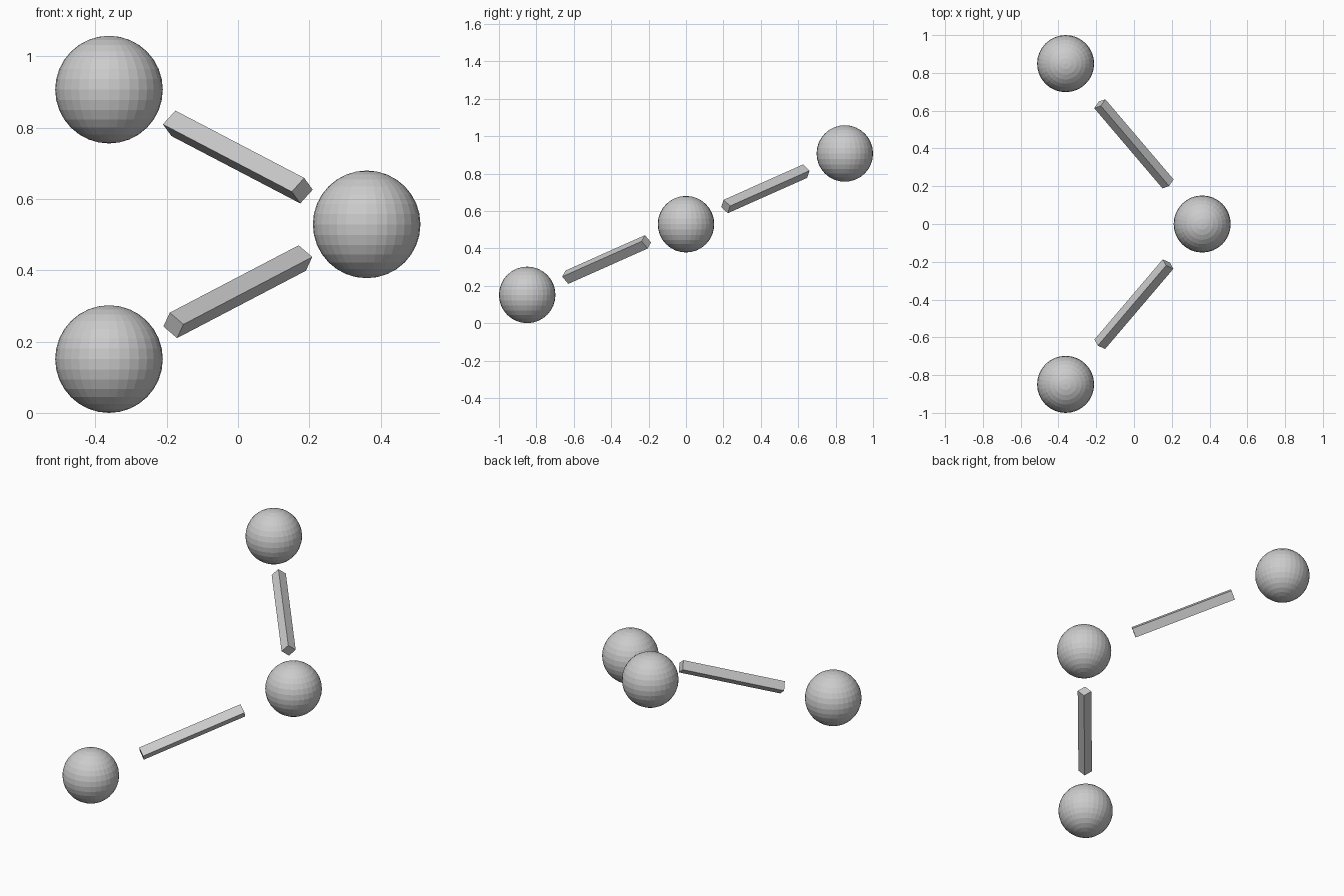
import bpy
from mathutils import Vector

if "Cube" in bpy.data.objects:
    bpy.data.objects.remove(bpy.data.objects["Cube"])

grey = bpy.data.materials.new("plain grey")
grey.diffuse_color = (0.6, 0.6, 0.6, 1)
grey.use_nodes = True
grey.node_tree.nodes["Principled BSDF"].inputs["Base Color"].default_value = grey.diffuse_color

R = 0.151          # ball radius
THICK = 0.0535     # bar thickness
LOW, MID, HIGH = Vector((-0.362, -0.849, R)), Vector((0.361, 0, 0.529)), Vector((-0.362, 0.849, 0.907))


def ball(name, centre):
    bpy.ops.mesh.primitive_uv_sphere_add(segments=32, ring_count=16, radius=R, location=centre)
    ob = bpy.context.object
    ob.name = name
    ob.data.materials.append(grey)


def bar(name, start, end):
    """Square bar along the middle half of the line between two balls."""
    d = end - start
    bpy.ops.mesh.primitive_cube_add(size=1, location=(start + end) / 2)
    ob = bpy.context.object
    ob.name = name
    ob.rotation_mode = 'QUATERNION'
    ob.rotation_quaternion = Vector((0, 0, 1)).rotation_difference(d)
    ob.scale = (THICK, THICK, d.length * 0.5)
    ob.data.materials.append(grey)


# three balls
ball("lower_ball", LOW)
ball("middle_ball", MID)
ball("upper_ball", HIGH)

# two floating bars between them
bar("lower_bar", LOW, MID)
bar("upper_bar", HIGH, MID)
